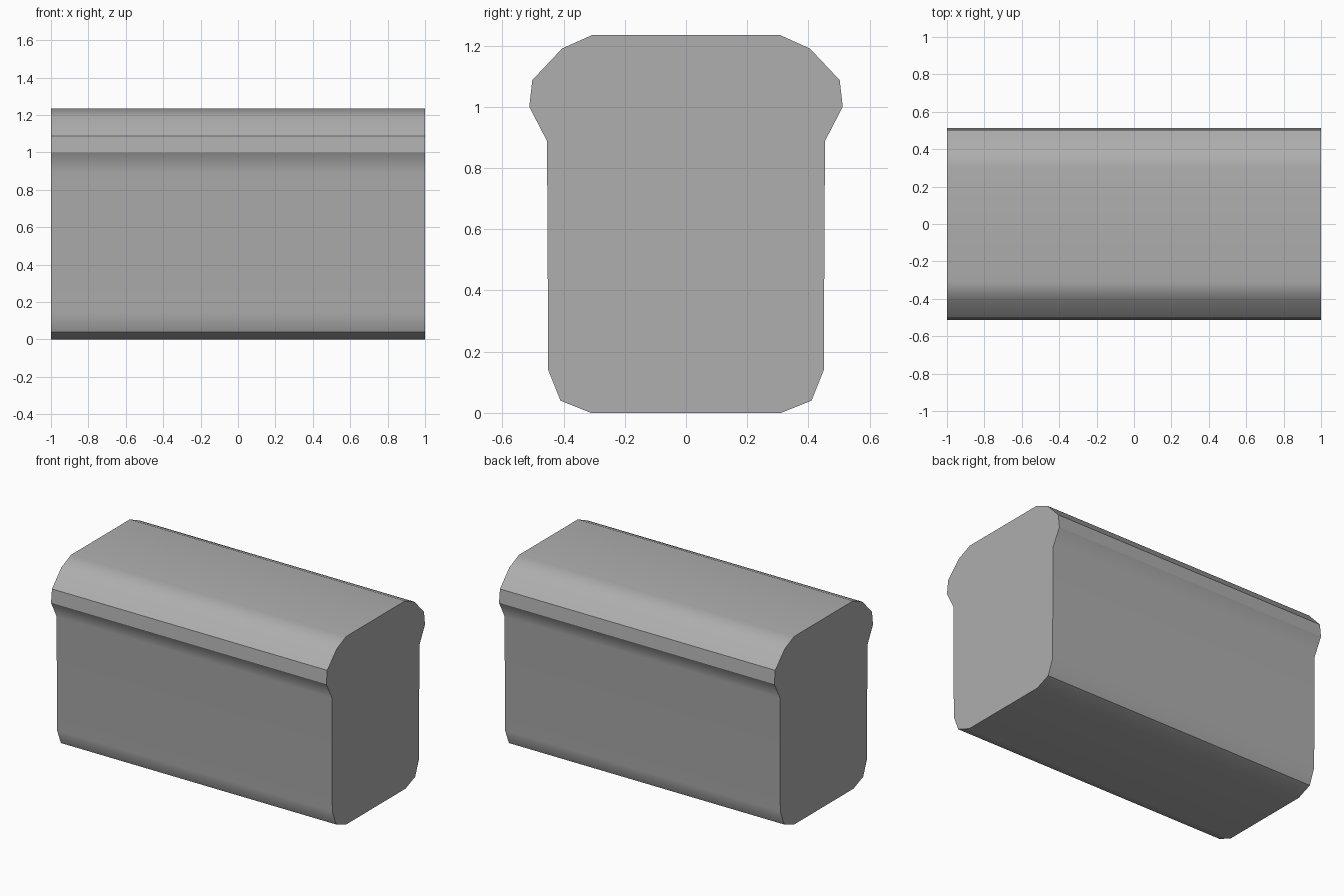
import bpy
import bmesh
from math import radians

# Remove the default cube
cube = bpy.data.objects.get("Cube")
if cube:
    bpy.data.objects.remove(cube, do_unlink=True)

# Mid grey material
grey = bpy.data.materials.new("mid grey")
grey.use_nodes = True
colour = (0.425, 0.425, 0.425, 1.0)
grey.diffuse_color = colour
grey.node_tree.nodes["Principled BSDF"].inputs["Base Color"].default_value = colour

# Half of the loaf cross-section as (y, z), from the base up to the crown
half = [(0.31, 0.0), (0.41, 0.04), (0.45, 0.14), (0.454, 0.888),
        (0.512, 1.0), (0.502, 1.087), (0.405, 1.19), (0.305, 1.235)]
outline = half + [(-y, z) for y, z in reversed(half)]

# Extrude the mirrored cross-section along the length
bm = bmesh.new()
end = bm.faces.new([bm.verts.new((-1, y, z)) for y, z in outline])
extruded = bmesh.ops.extrude_face_region(bm, geom=[end], use_keep_orig=True)
moved = [v for v in extruded["geom"] if isinstance(v, bmesh.types.BMVert)]
bmesh.ops.translate(bm, verts=moved, vec=(2, 0, 0))
bmesh.ops.recalc_face_normals(bm, faces=bm.faces)

mesh = bpy.data.meshes.new("bread_loaf")
bm.to_mesh(mesh)
bm.free()
mesh.materials.append(grey)
loaf = bpy.data.objects.new("bread_loaf", mesh)
bpy.context.collection.objects.link(loaf)

# Soft crust with crisp ends, rim and base edges
bpy.ops.object.select_all(action="DESELECT")
loaf.select_set(True)
bpy.context.view_layer.objects.active = loaf
bpy.ops.object.shade_smooth_by_angle(angle=radians(30))

# Keep the broad walls flat and the shading gradients on the narrow bevels
weighted = loaf.modifiers.new("flat_walls", "WEIGHTED_NORMAL")
weighted.mode = "FACE_AREA"
weighted.keep_sharp = True
